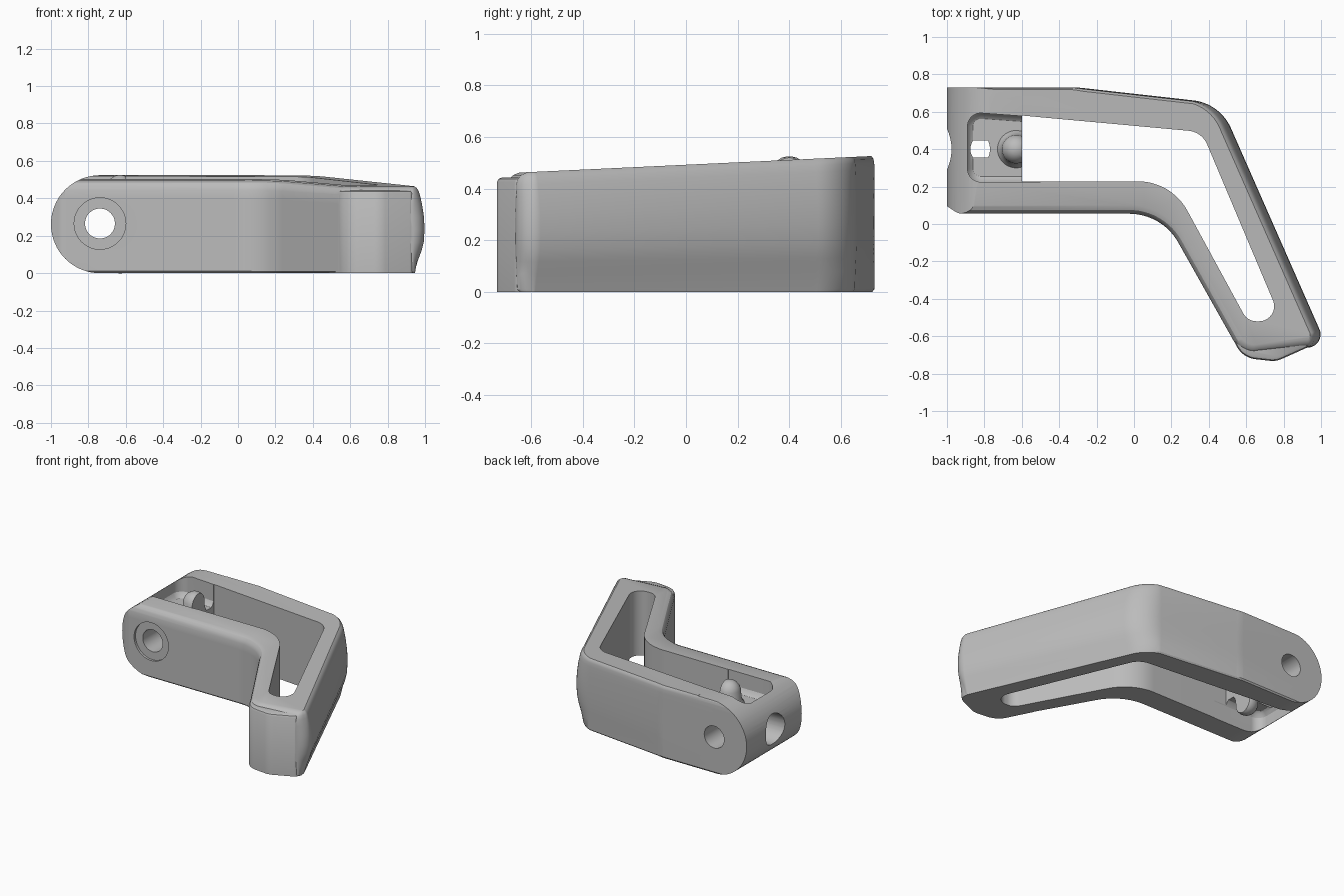
import bpy, bmesh, math
from mathutils import Vector, Matrix

cube = bpy.data.objects.get("Cube")
if cube:
    bpy.data.objects.remove(cube)

metal = bpy.data.materials.new("grey_metal")
metal.use_nodes = True
GREY = (0.5, 0.5, 0.5, 1)
metal.diffuse_color = GREY
metal.node_tree.nodes["Principled BSDF"].inputs["Base Color"].default_value = GREY


def rounded(corners, steps=12):
    """Outline from (x, y, radius) corners, each filleted with an arc."""
    out = []
    for i, (x, y, r) in enumerate(corners):
        p = Vector((x, y))
        if r == 0:
            out.append(p)
            continue
        a = (Vector(corners[i - 1][:2]) - p).normalized()
        b = (Vector(corners[(i + 1) % len(corners)][:2]) - p).normalized()
        half = a.angle(b) / 2
        centre = p + (a + b).normalized() * r / math.sin(half)
        start = p + a * r / math.tan(half) - centre
        end = p + b * r / math.tan(half) - centre
        for k in range(steps + 1):
            out.append(centre + start.lerp(end, k / steps).normalized() * r)
    return out


def circle(x, y, r, n=48):
    return [Vector((x + r * math.cos(k * math.tau / n), y + r * math.sin(k * math.tau / n)))
            for k in range(n)]


def normals(outline):
    """Outward mitred normals of a counter-clockwise outline."""
    out = []
    for i, p in enumerate(outline):
        a = (p - outline[i - 1]).normalized()
        b = (outline[(i + 1) % len(outline)] - p).normalized()
        n = Vector((a.y + b.y, -a.x - b.x)).normalized()
        out.append(n / max(0.5, n.dot(Vector((a.y, -a.x)))))
    return out


def loft(name, outline, levels, height=lambda y: 1, inset=lambda n, d: d):
    """Stack copies of an outline at (z, inset) levels and cap both ends."""
    bm = bmesh.new()
    norms = normals(outline)
    rings = []
    for z, d in levels:
        ring = []
        for p, n in zip(outline, norms):
            q = p - n * inset(n, d)
            ring.append(bm.verts.new((q.x, q.y, z * height(q.y))))
        rings.append(ring)
    for low, high in zip(rings, rings[1:]):
        for i in range(len(low)):
            bm.faces.new((low[i - 1], low[i], high[i], high[i - 1]))
    bm.faces.new(rings[0][::-1])
    bm.faces.new(rings[-1])
    bmesh.ops.recalc_face_normals(bm, faces=bm.faces)
    mesh = bpy.data.meshes.new(name)
    bm.to_mesh(mesh)
    bm.free()
    mesh.materials.append(metal)
    obj = bpy.data.objects.new(name, mesh)
    bpy.context.collection.objects.link(obj)
    return obj


def combine(target, other, operation):
    bpy.ops.object.select_all(action='DESELECT')
    bpy.context.view_layer.objects.active = target
    target.select_set(True)
    mod = target.modifiers.new("combine", 'BOOLEAN')
    mod.operation, mod.solver, mod.object = operation, 'EXACT', other
    bpy.ops.object.modifier_apply(modifier=mod.name)
    bpy.data.objects.remove(other)


def turn_to_y(obj):
    """Local (x, y, z) becomes world (x, -z, y)."""
    obj.data.transform(Matrix.Rotation(math.pi / 2, 4, 'X'))


def turn_to_x(obj):
    obj.data.transform(Matrix.Rotation(math.pi / 2, 4, 'Y'))


def top_height(y):
    return 0.492 + 0.047 * y


def body_inset(n, d):
    """d = (back, front, right) inset, picked by the way the wall faces."""
    back, front, right = d
    n = n.normalized()
    if n.x < -0.95:
        return 0
    w = min(1, max(0, n.x) / 0.9)
    base = front if n.y < 0 else back
    return base + (right - base) * w


# Bent arm body with a sloping top and a bulging outer wall
outer = rounded([(-1.05, 0.13, 0), (-0.94, 0.055, 0.08), (0.15, 0.055, 0.3), (0.575, -0.70, 0.13),
                 (1.03, -0.65, 0.07), (0.46, 0.645, 0.25), (-0.3, 0.73, 0.5), (-1.05, 0.73, 0)])
body = loft("hinged_arm", outer, [
    (0, (0.008, 0.01, 0.055)), (0.02, (0, 0, 0.052)), (0.15, (0, 0, 0.035)),
    (0.25, (0, 0, 0.017)), (0.36, (0, 0, 0.004)), (0.5, (0, 0, 0)), (0.65, (0, 0, 0.003)),
    (0.8, (0, 0, 0.014)), (0.9, (0, 0, 0.025)), (0.95, (0.001, 0.008, 0.033)),
    (0.98, (0.004, 0.02, 0.042)), (1, (0.012, 0.045, 0.055))], top_height, body_inset)

# Rounded nose under the tip
nose = loft("nose", rounded([(0.46, -0.48, 0), (0.58, -0.715, 0.13), (0.76, -0.735, 0.12),
                             (0.95, -0.65, 0.03), (0.85, -0.5, 0)]),
            [(0, 0), (0.425, 0), (0.437, 0.006), (0.443, 0.02)])
combine(body, nose, 'UNION')

# Round the hinge end as seen from the side
end = [Vector((1.3, -0.1)), Vector((1.3, 0.7)), Vector((-0.6, 0.7)), Vector((-0.6, 0.5235))]
end += [Vector((-0.738 + 0.262 * math.cos(a), 0.2615 + 0.262 * math.sin(a)))
        for a in [math.pi * (0.5 + k / 32) for k in range(33)]]
end += [Vector((-0.6, -0.0005)), Vector((-0.6, -0.1))]
envelope = loft("envelope", end, [(-1, 0), (1, 0)])
turn_to_y(envelope)
combine(body, envelope, 'INTERSECT')

# Recesses above and below the web between the arms
pocket_outline = rounded([(-0.89, 0.225, 0.07), (-0.5, 0.225, 0), (-0.5, 0.57, 0), (-0.89, 0.598, 0.07)])
for side in (1, -1):
    levels = [(0.1, 0.03), (0.11, 0.015), (0.135, 0), (0.4, 0)]
    pocket = loft("pocket", pocket_outline, [(0.2615 + side * z, d) for z, d in levels])
    combine(body, pocket, 'DIFFERENCE')

# Domed post on the web
dome = [(0.263, 0.093), (0.258, 0.07), (0.245, 0.05), (0.225, 0.034), (0.2, 0.024),
        (0.14, 0.02), (0.12, 0.012), (0.1, 0)]
post = loft("post", circle(-0.63, 0.4, 0.1),
            [(0.2615 - z, d) for z, d in dome] + [(0.2615 + z, d) for z, d in dome[::-1]])
combine(body, post, 'UNION')

# Through slot between the arms
slot = loft("slot", rounded([(-0.6, 0.228, 0), (0.2, 0.228, 0.3), (0.607, -0.52, 0.08),
                             (0.79, -0.52, 0.08), (0.363, 0.492, 0.12), (-0.6, 0.58, 0)]),
            [(-0.2, 0), (0.8, 0)])
combine(body, slot, 'DIFFERENCE')

# Pivot hole, its shallow seat, and the hole in the end
pivot = loft("pivot_hole", circle(-0.738, 0.265, 0.08), [(-1, 0), (1, 0)])
turn_to_y(pivot)
combine(body, pivot, 'DIFFERENCE')
seat = loft("pivot_seat", circle(-0.738, 0.265, 0.138), [(-0.072, 0), (0.2, 0)])
turn_to_y(seat)
combine(body, seat, 'DIFFERENCE')
bore = loft("end_bore", circle(-0.2615, 0.4, 0.11), [(-1.1, 0), (-0.78, 0), (-0.74, 0.04)])
turn_to_x(bore)
combine(body, bore, 'DIFFERENCE')

bpy.ops.object.shade_smooth_by_angle(angle=math.radians(28))
